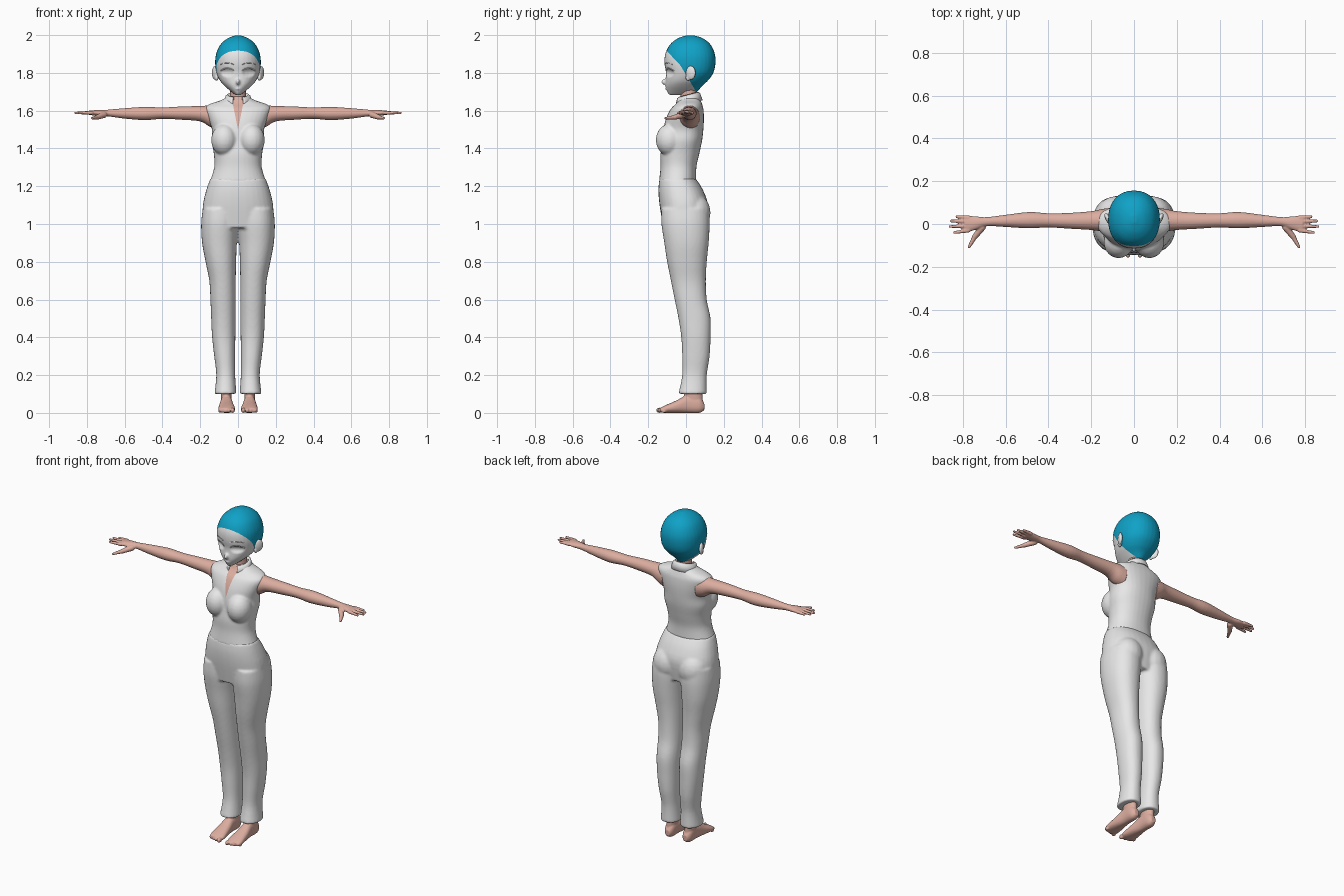
import bpy, bmesh, math
from mathutils import Vector, Matrix

if "Cube" in bpy.data.objects:
    bpy.data.objects.remove(bpy.data.objects["Cube"])


def material(name, r, g, b):
    mat = bpy.data.materials.new(name)
    mat.use_nodes = True
    mat.diffuse_color = (r, g, b, 1)
    bsdf = next(n for n in mat.node_tree.nodes if n.type == 'BSDF_PRINCIPLED')
    bsdf.inputs["Base Color"].default_value = (r, g, b, 1)
    return mat


white = material("off_white", .8, .8, .8)
skin = material("skin_pink", .72, .42, .35)
teal = material("teal_hair", .005, .36, .57)


def blend(rows, steps):
    """Smoothly interpolate the section rows."""
    result = []
    for i in range(len(rows) - 1):
        before, start = rows[max(i - 1, 0)], rows[i]
        end, after = rows[i + 1], rows[min(i + 2, len(rows) - 1)]
        for s in range(steps):
            u = s / steps
            result.append([
                b + u * (c - a) / 2 + u * u * (a - 2.5 * b + 2 * c - d / 2)
                + u ** 3 * (1.5 * (b - c) + (d - a) / 2)
                for a, b, c, d in zip(before, start, end, after)])
    return result + [rows[-1]]


def loft(bm, axis, rows, power=2, sides=32, steps=4):
    """Closed loft; every row is position, then the extents on the other two axes."""
    rings = []
    for t, a0, a1, b0, b1 in blend(rows, steps):
        ring = []
        for k in range(sides):
            angle = math.tau * k / sides
            c, s = math.cos(angle), math.sin(angle)
            a = (a0 + a1) / 2 + (a1 - a0) / 2 * math.copysign(abs(c) ** (2 / power), c)
            b = (b0 + b1) / 2 + (b1 - b0) / 2 * math.copysign(abs(s) ** (2 / power), s)
            point = {'x': (t, a, b), 'y': (a, t, b), 'z': (a, b, t)}[axis]
            ring.append(bm.verts.new(point))
        rings.append(ring)
    for low, high in zip(rings, rings[1:]):
        for k in range(sides):
            n = (k + 1) % sides
            bm.faces.new((low[k], low[n], high[n], high[k]))
    bm.faces.new(rings[0])
    bm.faces.new(rings[-1])


def centred(rows):
    return [(t, -half, half, b0, b1) for t, half, b0, b1 in rows]


def ball(bm, centre, size, turn=0):
    matrix = (Matrix.Translation(centre) @ Matrix.Rotation(turn, 4, 'Z')
              @ Matrix.Diagonal((*size, 1)))
    bmesh.ops.create_uvsphere(bm, u_segments=20, v_segments=12, radius=1, matrix=matrix)


def finger(bm, start, end, r0, r1):
    """Row of overlapping balls that fuses into a digit."""
    start, end = Vector(start), Vector(end)
    for i in range(12):
        r = r0 + (r1 - r0) * i / 11
        ball(bm, start.lerp(end, i / 11), (r, r, r))


def mirror(bm):
    copy = bmesh.ops.duplicate(bm, geom=bm.verts[:] + bm.edges[:] + bm.faces[:])
    for item in copy["geom"]:
        if isinstance(item, bmesh.types.BMVert):
            item.co.x *= -1


def finish(bm, name, mats, voxel=0, relax=3):
    """Make the object, fusing overlapping forms when a voxel size is given."""
    bmesh.ops.recalc_face_normals(bm, faces=bm.faces[:])
    mesh = bpy.data.meshes.new(name)
    bm.to_mesh(mesh)
    bm.free()
    obj = bpy.data.objects.new(name, mesh)
    bpy.context.scene.collection.objects.link(obj)
    if voxel:
        remesh = obj.modifiers.new("fuse", 'REMESH')
        remesh.mode = 'VOXEL'
        remesh.voxel_size = voxel
        smooth = obj.modifiers.new("relax", 'SMOOTH')
        smooth.iterations = relax
        graph = bpy.context.evaluated_depsgraph_get()
        obj.data = bpy.data.meshes.new_from_object(obj.evaluated_get(graph))
        obj.modifiers.clear()
    obj.data.materials.clear()
    for mat in mats:
        obj.data.materials.append(mat)
    for face in obj.data.polygons:
        face.use_smooth = True
        face.material_index = 0
    return obj


def paint(obj, planes, rule):
    """Cut clean colour borders, then colour the faces inside the rule."""
    bm = bmesh.new()
    bm.from_mesh(obj.data)
    for point, normal in planes:
        bmesh.ops.bisect_plane(bm, geom=bm.verts[:] + bm.edges[:] + bm.faces[:],
                               plane_co=point, plane_no=normal)
    for face in bm.faces:
        face.material_index = int(rule(face.calc_center_median()))
    bm.to_mesh(obj.data)
    bm.free()


# Trousers: two legs and seat fused with the hips
bm = bmesh.new()
loft(bm, 'z', [(.1, .008, .125, -.04, .11), (.2, .015, .115, -.02, .11),
               (.3, .015, .126, -.02, .125), (.4, .014, .137, -.025, .13),
               (.5, .012, .142, -.04, .13), (.6, .012, .146, -.06, .11),
               (.7, .012, .152, -.08, .105), (.8, .01, .172, -.1, .11),
               (.9, .006, .19, -.115, .12), (1, -.002, .195, -.13, .125),
               (1.08, 0, .187, -.13, .12)], power=2.2)
ball(bm, (.085, .045, 1.06), (.09, .085, .1))
mirror(bm)
loft(bm, 'z', centred([(.98, .19, -.12, .1), (1.1, .186, -.14, .115),
                       (1.18, .168, -.146, .09), (1.24, .147, -.141, .052)]), power=2.3)
finish(bm, "trousers", [white], .008)

# Sleeveless shirt with a narrow open neck
bm = bmesh.new()
ball(bm, (.072, -.085, 1.445), (.07, .075, .085))
mirror(bm)
loft(bm, 'z', centred([(1.225, .149, -.143, .054), (1.3, .126, -.135, .055),
                       (1.37, .128, -.135, .07), (1.44, .14, -.125, .085),
                       (1.5, .138, -.12, .092), (1.56, .158, -.105, .095),
                       (1.61, .174, -.08, .092), (1.635, .15, -.055, .085),
                       (1.655, .09, -.04, .078), (1.675, .055, -.032, .068)]), power=2.2)
shirt = finish(bm, "shirt", [white, skin], .007)
paint(shirt, [((0, 0, 1.5), (side, 0, -.2)) for side in (-1, 1)],
      lambda p: p.y < 0 and abs(p.x) < (p.z - 1.5) * .2)

# Folded collar, open at the front
bm = bmesh.new()
rows = []
for rx, ry, back, front in ((.052, .05, 1.66, 1.64), (.054, .053, 1.7, 1.672),
                            (.066, .064, 1.69, 1.665), (.08, .076, 1.655, 1.615)):
    row = []
    for i in range(33):
        angle = .4 + (math.tau - .8) * i / 32
        tilt = (1 + math.cos(angle)) / 2
        row.append(bm.verts.new((rx * math.sin(angle), .012 - ry * math.cos(angle),
                                 back + (front - back) * tilt)))
    rows.append(row)
for low, high in zip(rows, rows[1:]):
    for i in range(32):
        bm.faces.new((low[i], low[i + 1], high[i + 1], high[i]))
collar = finish(bm, "collar", [white])
collar.modifiers.new("cloth", 'SOLIDIFY').thickness = .005

# Neck
bm = bmesh.new()
loft(bm, 'z', centred([(1.6, .055, -.03, .06), (1.68, .042, -.028, .058),
                       (1.77, .045, -.03, .06)]))
finish(bm, "neck", [skin])

# Arms with hands
bm = bmesh.new()
loft(bm, 'x', [(.11, -.035, .075, 1.5, 1.63), (.15, -.035, .07, 1.515, 1.628),
               (.2, -.028, .06, 1.543, 1.625), (.3, -.022, .052, 1.552, 1.622),
               (.4, -.016, .05, 1.557, 1.617), (.49, -.02, .056, 1.55, 1.62),
               (.6, -.014, .043, 1.558, 1.613), (.69, -.01, .032, 1.57, 1.605),
               (.74, -.027, .036, 1.572, 1.604), (.79, -.04, .038, 1.578, 1.6)])
for y, tip_y, tip_x in ((.03, .034, .835), (.012, .014, .86), (-.009, -.012, .866),
                        (-.03, -.04, .846)):
    finger(bm, (.775, y, 1.589), (tip_x - .006, tip_y, 1.588), .0105, .007)
finger(bm, (.71, -.015, 1.578), (.745, -.06, 1.565), .017, .013)
finger(bm, (.745, -.06, 1.565), (.772, -.108, 1.56), .012, .007)
mirror(bm)
finish(bm, "arms", [skin], .004, 2)

# Bare feet with ankles and toes
bm = bmesh.new()
loft(bm, 'y', [(-.138, .022, .098, .003, .026), (-.11, .015, .105, 0, .04),
               (-.05, .022, .1, 0, .066), (.01, .03, .092, 0, .095),
               (.07, .032, .09, 0, .085), (.097, .045, .075, .015, .05)], power=2.3)
loft(bm, 'z', [(.03, .034, .088, .01, .092), (.09, .034, .09, -.01, .088),
               (.17, .03, .095, -.01, .09)])
for i in range(5):
    x = (.028, .05, .067, .083, .097)[i]
    size = .014 - .001 * i
    ball(bm, (x, -.14 + .006 * i, size), (size * .8, size * 1.3, size))
mirror(bm)
finish(bm, "feet", [skin], .004, 2)

# Head: skull, pointed jaw, nose and shallow eye sockets, with a cropped hair cap
bm = bmesh.new()
loft(bm, 'z', centred([(1.683, .014, -.09, .04), (1.7, .036, -.1, .06),
                       (1.73, .07, -.108, .085), (1.76, .096, -.108, .117),
                       (1.8, .114, -.106, .145), (1.85, .121, -.114, .156),
                       (1.9, .116, -.11, .153), (1.95, .093, -.085, .13),
                       (1.983, .055, -.043, .09), (1.999, .012, .005, .04)]), power=2.2)
ball(bm, (0, -.108, 1.752), (.011, .024, .016))
ball(bm, (0, -.1, 1.716), (.016, .01, .005))
head = finish(bm, "head", [white, teal], .006, 2)
for vert in head.data.vertices:
    p = vert.co
    distance = math.hypot((abs(p.x) - .056) / .036, (p.z - 1.803) / .025)
    if p.y < 0 and distance < 1:
        p.y += .014 * (1 - distance ** 2)
brow_line = Vector((0, -.11, 1.925)), Vector((0, 1, .94))
side_line = Vector((0, -.03, 1.84)), Vector((0, 1, .6))
paint(head, [brow_line, side_line],
      lambda p: any((p - point).dot(normal) > 0 for point, normal in (brow_line, side_line)))

# Ears
bm = bmesh.new()
ball(bm, (.122, .025, 1.8), (.012, .029, .037), turn=-.45)
ball(bm, (.113, .012, 1.775), (.01, .015, .018))
mirror(bm)
finish(bm, "ears", [white], .004, 2)

# Upper eyelids and eyebrows: slim arcs following the face
for name, height, lift, width in (("eyelids", 1.812, .012, .003), ("eyebrows", 1.845, .008, .002)):
    bm = bmesh.new()
    for i in range(25):
        u = i / 12 - 1
        x = .057 + .034 * u
        z = height + lift * (1 - u * u)
        hit, place, normal, index = head.ray_cast(Vector((x, -1, z)), Vector((0, 1, 0)))
        if hit:
            ball(bm, place, (width, width, width))
    mirror(bm)
    finish(bm, name, [white])
